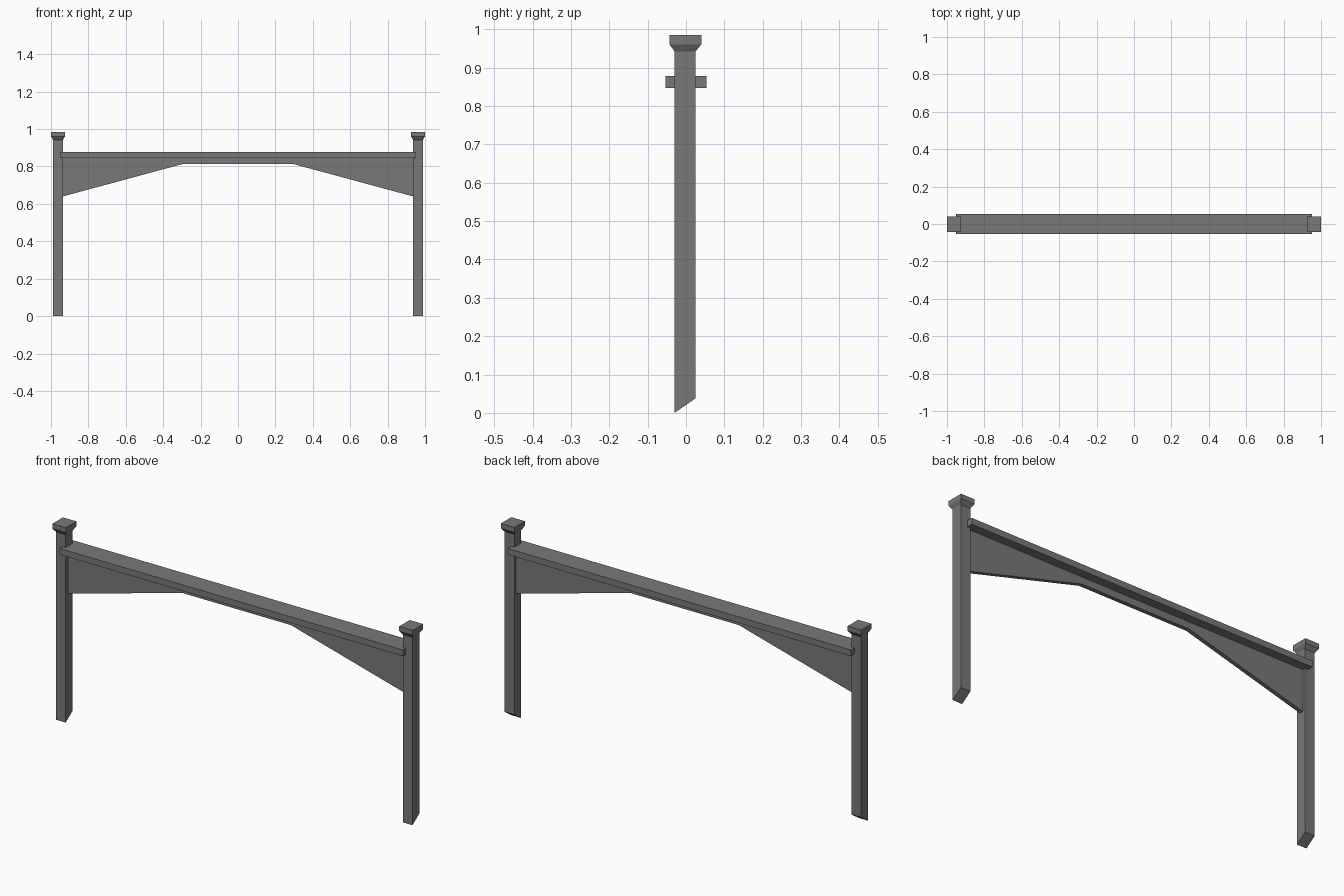
import bpy, bmesh

if "Cube" in bpy.data.objects:
    bpy.data.objects.remove(bpy.data.objects["Cube"])

mat = bpy.data.materials.new("dark_grey")
mat.diffuse_color = (0.19, 0.19, 0.19, 1)
mat.use_nodes = True
mat.node_tree.nodes["Principled BSDF"].inputs["Base Color"].default_value = mat.diffuse_color


def finish(name, bm):
    bmesh.ops.recalc_face_normals(bm, faces=bm.faces)
    me = bpy.data.meshes.new(name)
    bm.to_mesh(me)
    bm.free()
    me.materials.append(mat)
    ob = bpy.data.objects.new(name, me)
    bpy.context.collection.objects.link(ob)
    return ob


def rings(name, sections):
    """Loft square sections (x half, y min, y max, z front, z back) around x = cx."""
    bm = bmesh.new()
    prev = None
    for cx, hx, y0, y1, zf, zb in sections:
        cur = [bm.verts.new(p) for p in ((cx - hx, y0, zf), (cx + hx, y0, zf),
                                         (cx + hx, y1, zb), (cx - hx, y1, zb))]
        if prev:
            for i in range(4):
                j = (i + 1) % 4
                bm.faces.new((prev[i], prev[j], cur[j], cur[i]))
        else:
            bm.faces.new(cur[::-1])
        prev = cur
    bm.faces.new(prev)
    return finish(name, bm)


for side, s in (("left", -1), ("right", 1)):
    cx = s * 0.9625
    # post with a slanted foot
    rings(side + "_post", [(cx, 0.0268, -0.030, 0.025, 0.0, 0.038),
                           (cx, 0.0268, -0.030, 0.025, 0.943, 0.943)])
    # cap: flared neck under a square block
    rings(side + "_cap", [(cx, 0.0268, -0.030, 0.025, 0.9425, 0.9425),
                          (cx, 0.0375, -0.043, 0.040, 0.961, 0.961),
                          (cx, 0.0375, -0.043, 0.040, 0.9855, 0.9855)])

# flat top rail overlapping the posts
rings("top_rail", [(0, 0.952, -0.0535, 0.0535, 0.847, 0.847),
                   (0, 0.952, -0.0535, 0.0535, 0.878, 0.878)])

# thin panel with sloped brackets at both ends
bm = bmesh.new()
outline = [(-0.936, 0.85), (-0.936, 0.64), (-0.30, 0.812),
           (0.30, 0.812), (0.936, 0.64), (0.936, 0.85)]
face = bm.faces.new([bm.verts.new((x, -0.01, z)) for x, z in outline])
ext = bmesh.ops.extrude_face_region(bm, geom=[face], use_keep_orig=True)
bmesh.ops.translate(bm, vec=(0, 0.02, 0),
                    verts=[v for v in ext["geom"] if isinstance(v, bmesh.types.BMVert)])
finish("bracket_panel", bm)
